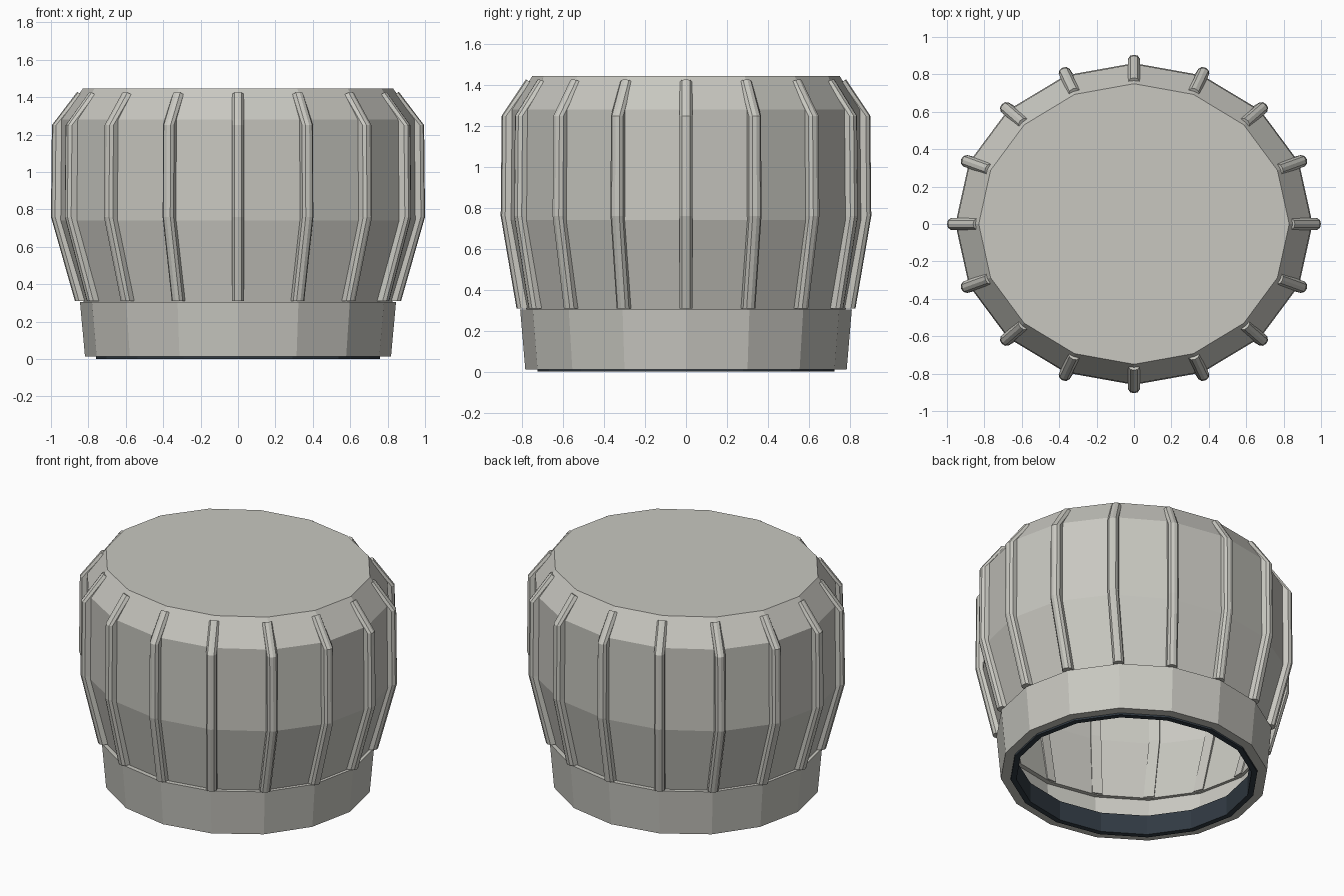
import bpy, math

if "Cube" in bpy.data.objects:
    bpy.data.objects.remove(bpy.data.objects["Cube"])

SIDES = 16


def material(name, rgb):
    m = bpy.data.materials.new(name)
    m.diffuse_color = (*rgb, 1)
    m.use_nodes = True
    m.node_tree.nodes["Principled BSDF"].inputs["Base Color"].default_value = m.diffuse_color
    return m


grey = material("warm_grey", (0.58, 0.575, 0.53))
navy = material("dark_navy", (0.03, 0.042, 0.055))


def add_object(name, verts, faces, mat):
    me = bpy.data.meshes.new(name)
    me.from_pydata(verts, [], faces)
    me.materials.append(mat)
    me.update()
    ob = bpy.data.objects.new(name, me)
    bpy.context.collection.objects.link(ob)
    return ob


def lathe(name, rings, mat, cap=False, closed=False):
    """Stack oval rings given as (x radius, y radius, z), bottom to top."""
    verts, faces = [], []
    for rx, ry, z in rings:
        for i in range(SIDES):
            a = math.tau * i / SIDES
            verts.append((rx * math.cos(a), ry * math.sin(a), z))
    n = len(rings)
    for k in range(n if closed else n - 1):
        lo, hi = k * SIDES, (k + 1) % n * SIDES
        for i in range(SIDES):
            j = (i + 1) % SIDES
            faces.append((lo + i, lo + j, hi + j, hi + i))
    if cap:
        faces.append(tuple((n - 1) * SIDES + i for i in range(SIDES)))
    return add_object(name, verts, faces, mat)


# Hollow domed shell with a flat top
lathe("dome", [(0.825, 0.78, 0.305), (0.955, 0.86, 0.74),
               (0.95, 0.855, 1.28), (0.83, 0.75, 1.445)], grey, cap=True)

# Plain collar below the dome, with a lip underneath and a ledge on top
lathe("collar", [(0.76, 0.725, 0.012), (0.818, 0.785, 0.012),
                 (0.845, 0.81, 0.305), (0.825, 0.78, 0.305)], grey)

# Dark sealing ring inside the mouth
lathe("seal_ring", [(0.725, 0.69, 0.0), (0.76, 0.725, 0.0),
                    (0.76, 0.725, 0.13), (0.725, 0.69, 0.13)], navy, closed=True)

# Grip ribs: rounded section (depth, width) swept up the dome
SECTION = [(-0.06, -0.032), (-0.022, -0.032), (-0.005, -0.02),
           (0, 0), (-0.005, 0.02), (-0.022, 0.032), (-0.06, 0.032)]
PATH = [(0.872, 0.828, 0.31), (1.0, 0.905, 0.76),
        (0.995, 0.9, 1.25), (0.86, 0.782, 1.428)]
for r in range(SIDES):
    a = math.tau * r / SIDES
    verts, faces = [], []
    m = len(SECTION)
    for k, (rx, ry, z) in enumerate(PATH):
        x, y = rx * math.cos(a), ry * math.sin(a)
        d = math.hypot(x, y)
        ux, uy = x / d, y / d
        slope = 0.6 if k == 3 else 0      # square off the sloping top end
        for o, w in SECTION:
            verts.append((x + ux * o - uy * w, y + uy * o + ux * w, z + o * slope))
    for k in range(len(PATH) - 1):
        for i in range(m):
            j = (i + 1) % m
            faces.append((k * m + i, k * m + j, (k + 1) * m + j, (k + 1) * m + i))
    faces.append(tuple(reversed(range(m))))
    faces.append(tuple((len(PATH) - 1) * m + i for i in range(m)))
    add_object(f"grip_rib_{r + 1}", verts, faces, grey)
